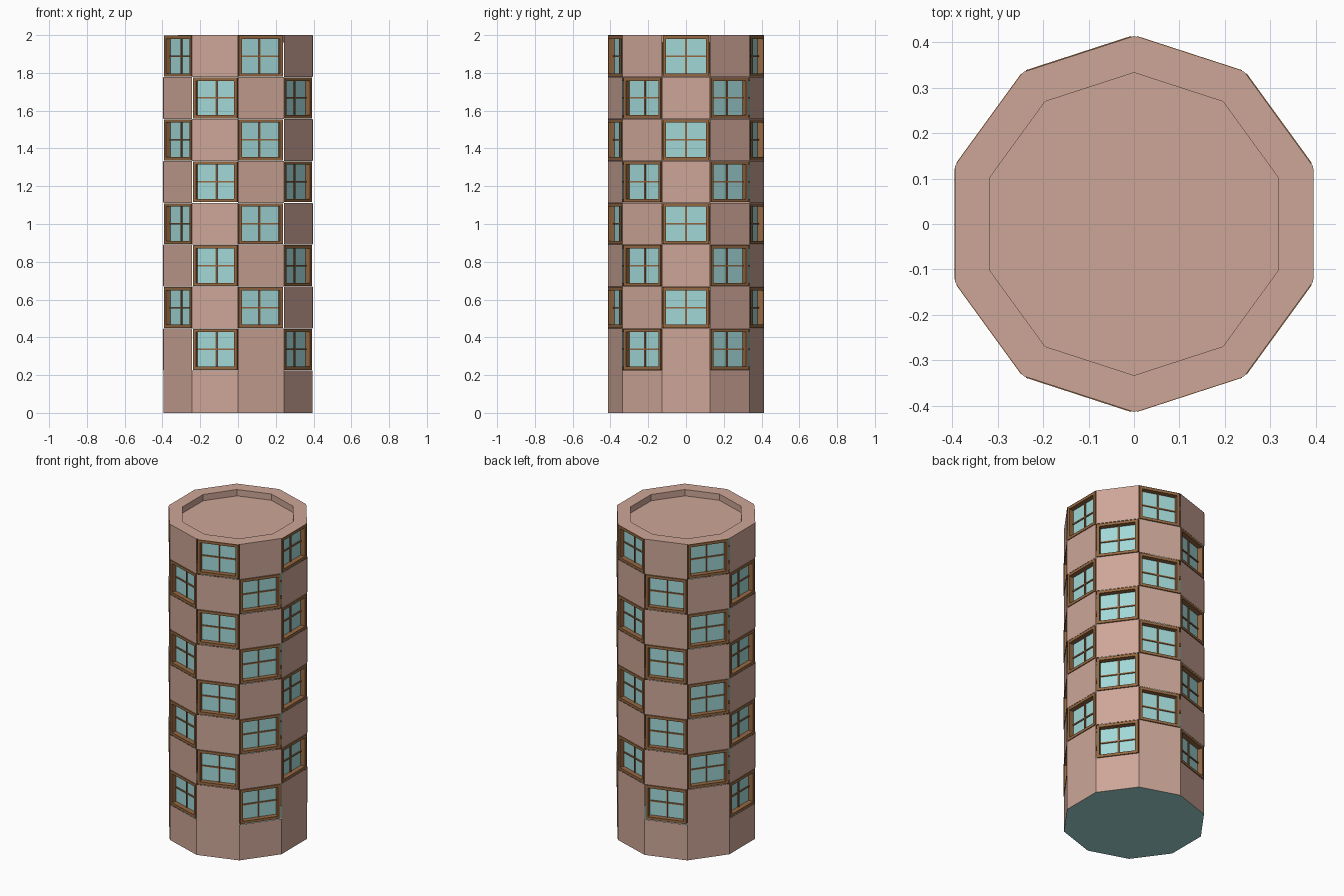
import bpy, bmesh
from math import pi, cos, sin
from mathutils import Matrix, Vector

if "Cube" in bpy.data.objects:
    bpy.data.objects.remove(bpy.data.objects["Cube"])

N, R = 10, 0.414             # sides, corner radius
AP = R * cos(pi / N)         # distance from axis to flat
HALF = R * sin(pi / N)       # half width of a side
BASE, TOP, ROWS = 0.225, 2.0, 8
STEP = (TOP - BASE) / ROWS
OW, OH = 0.122, 0.108        # frame outer half size
GW, GH = 0.106, 0.091        # glass half size


def material(name, rgb):
    m = bpy.data.materials.new(name)
    m.diffuse_color = (*rgb, 1)
    m.use_nodes = True
    m.node_tree.nodes["Principled BSDF"].inputs["Base Color"].default_value = m.diffuse_color
    return m


wall = material("wall_plaster", (0.61, 0.38, 0.31))
wood = material("window_wood", (0.30, 0.14, 0.055))
glass = material("window_glass", (0.36, 0.68, 0.68))


def finish(bm, name, mats):
    me = bpy.data.meshes.new(name)
    bm.to_mesh(me)
    bm.free()
    for m in mats:
        me.materials.append(m)
    ob = bpy.data.objects.new(name, me)
    bpy.context.collection.objects.link(ob)
    return ob


def ring(bm, r, z):
    return [bm.verts.new((r * cos(pi / N * (2 * k - 1)), r * sin(pi / N * (2 * k - 1)), z))
            for k in range(N)]


def bridge(bm, a, b):
    return [bm.faces.new((a[k], a[(k + 1) % N], b[(k + 1) % N], b[k])) for k in range(N)]


def box(bm, mat, u0, u1, d0, d1, v0, v1):
    # d = outward depth, u = along the side, v = up
    size = (d1 - d0, u1 - u0, v1 - v0)
    mid = Vector(((d0 + d1) / 2, (u0 + u1) / 2, (v0 + v1) / 2))
    bmesh.ops.create_cube(bm, size=1, matrix=mat @ Matrix.Translation(mid) @ Matrix.Diagonal((*size, 1)))


# Tower shell, roof rim and sunken roof, with window openings alternating
bm = bmesh.new()
levels = [0] + [BASE + STEP * i for i in range(ROWS + 1)]
rings = [ring(bm, R, z) for z in levels]
cells, spots = [], []
for i in range(ROWS + 1):
    faces = bridge(bm, rings[i], rings[i + 1])
    for k in range(N):
        row = i - 1
        if row >= 0 and (row + k) % 2 == 1:
            cells.append(faces[k])
            spots.append((k, row))
rim, floor = ring(bm, R * 0.805, TOP), ring(bm, R * 0.805, TOP - 0.04)
bridge(bm, rings[-1], rim)
bridge(bm, rim, floor)
bm.faces.new(floor)
bottom = bm.faces.new(rings[0][::-1])
bottom.material_index = 1
bmesh.ops.inset_individual(bm, faces=cells, thickness=0.005)
bmesh.ops.delete(bm, geom=cells, context='FACES')
finish(bm, "tower_shell", [wall, glass])

# Windows: outer frames, recessed panes and glazing bars
frames, panes, bars = bmesh.new(), bmesh.new(), bmesh.new()
for k, row in spots:
    mat = Matrix.Rotation(2 * pi * k / N, 4, 'Z') @ Matrix.Translation((AP, 0, BASE + STEP * (row + 0.5)))
    for s in (-1, 1):
        u, v = sorted((s * GW, s * OW)), sorted((s * GH, s * OH))
        box(frames, mat, *u, -0.034, 0.002, -OH, OH)
        box(frames, mat, -GW, GW, -0.034, 0.002, *v)
    panes.faces.new([panes.verts.new(mat @ Vector((-0.029, a * GW, b * GH)))
                     for a, b in ((-1, -1), (1, -1), (1, 1), (-1, 1))])
    box(bars, mat, -0.004, 0.004, -0.032, -0.022, -GH, GH)
    box(bars, mat, -GW, GW, -0.032, -0.023, -0.004, 0.004)
finish(frames, "window_frames", [wood])
finish(panes, "window_panes", [glass])
finish(bars, "window_glazing_bars", [wood])
